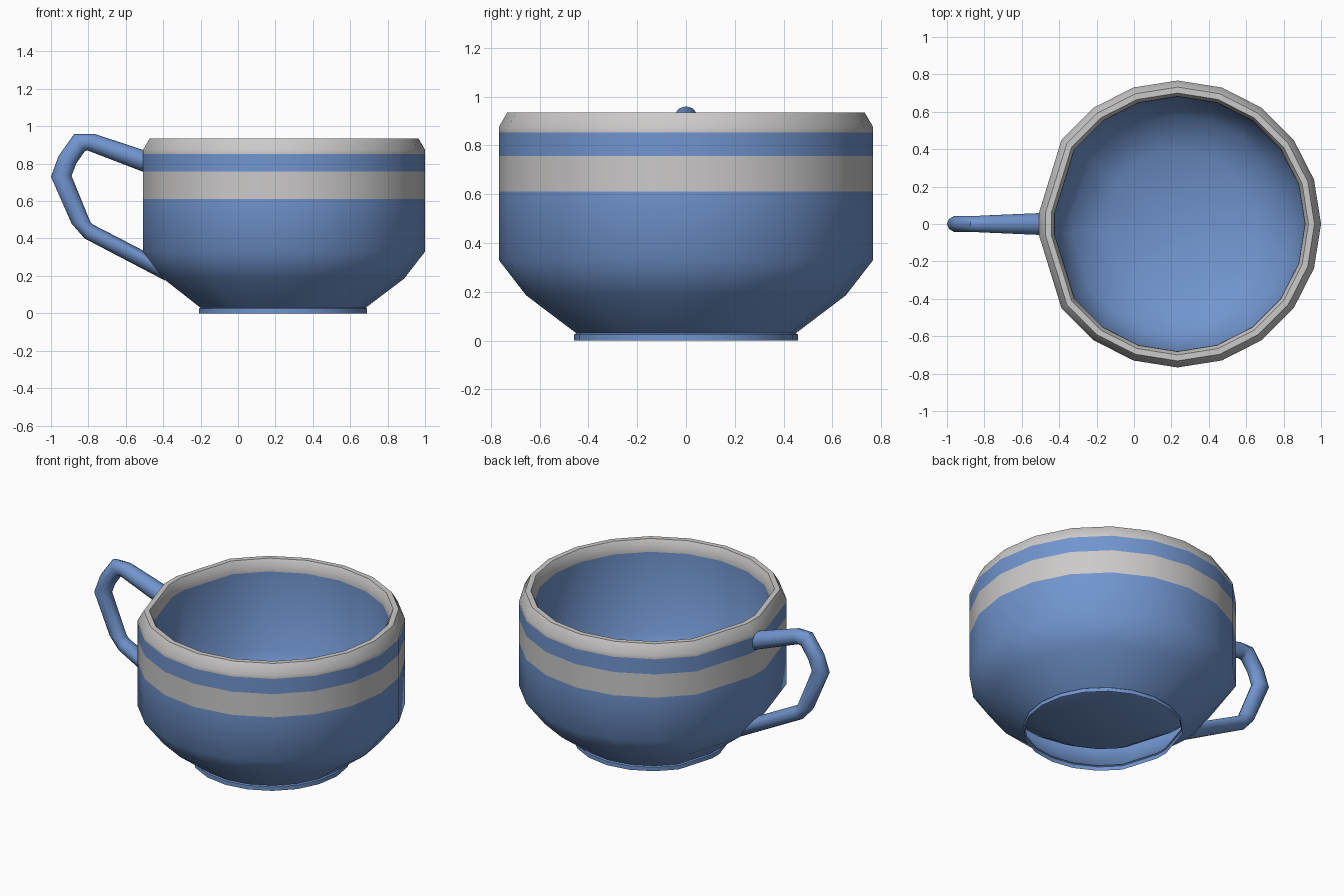
import bpy, bmesh, math

if "Cube" in bpy.data.objects:
    bpy.data.objects.remove(bpy.data.objects["Cube"])

CX = 0.233  # cup axis


def material(name, rgb):
    m = bpy.data.materials.new(name)
    m.diffuse_color = (*rgb, 1)
    m.use_nodes = True
    m.node_tree.nodes["Principled BSDF"].inputs["Base Color"].default_value = m.diffuse_color
    return m


blue = material("glaze blue", (0.165, 0.30, 0.62))
white = material("stripe white", (0.60, 0.59, 0.585))


def loft(name, rings, mats, cap=False, tip=None, rule=None):
    """Skin a list of closed rings with quads; optionally close the last ring to a tip."""
    bm = bmesh.new()
    vs = [[bm.verts.new(p) for p in r] for r in rings]
    n = len(rings[0])
    for a, b in zip(vs, vs[1:]):
        for i in range(n):
            j = (i + 1) % n
            bm.faces.new((a[i], a[j], b[j], b[i]))
    if tip:
        t = bm.verts.new(tip)
        for i in range(n):
            bm.faces.new((vs[-1][i], vs[-1][(i + 1) % n], t))
    if cap:
        bm.faces.new(vs[0][::-1])
        bm.faces.new(vs[-1])
        bmesh.ops.recalc_face_normals(bm, faces=bm.faces)
    for f in bm.faces:
        if rule:
            f.material_index = rule(f.calc_center_median().z)
    me = bpy.data.meshes.new(name)
    bm.to_mesh(me)
    bm.free()
    ob = bpy.data.objects.new(name, me)
    bpy.context.collection.objects.link(ob)
    for m in mats:
        me.materials.append(m)
    bpy.ops.object.select_all(action='DESELECT')
    ob.select_set(True)
    bpy.context.view_layer.objects.active = ob
    bpy.ops.object.shade_smooth_by_angle(angle=math.radians(50))
    return ob


# Cup: 20-sided outline, flattened where the handle joins
outline = [(math.radians(18 * k), 1.0) for k in range(-8, 9)]
outline += [(math.radians(175), 0.968), (math.radians(185), 0.968)]

# Outer wall from open foot to rim, then the inner bowl
profile = [(0.458, 0), (0.458, 0.025), (0.45, 0.03), (0.655, 0.185), (0.767, 0.33),
           (0.767, 0.61), (0.767, 0.757), (0.767, 0.853), (0.767, 0.875),
           (0.732, 0.935), (0.70, 0.935), (0.682, 0.90), (0.68, 0.86),
           (0.68, 0.36), (0.58, 0.22), (0.40, 0.11)]


def cup_ring(r, z):
    return [(CX + r * s * math.cos(a), r * s * math.sin(a), z) for a, s in outline]


def stripes(z):
    return 1 if z > 0.853 or 0.62 < z < 0.75 else 0


loft("cup_body", [cup_ring(r, z) for r, z in profile], [blue, white],
     tip=(CX, 0, 0.10), rule=stripes)

# Handle: outer point, inner point and half width of each section
sections = [((-0.49, 0.868), (-0.49, 0.75), 0.062),
            ((-0.77, 0.96), (-0.808, 0.872), 0.048),
            ((-0.875, 0.96), (-0.82, 0.865), 0.045),
            ((-0.96, 0.84), (-0.865, 0.80), 0.045),
            ((-1.0, 0.73), (-0.89, 0.735), 0.045),
            ((-0.89, 0.48), (-0.79, 0.49), 0.045),
            ((-0.82, 0.40), (-0.78, 0.477), 0.047),
            ((-0.39, 0.175), (-0.49, 0.327), 0.062)]


def handle_ring(o, i, w, n=10):
    cx, cz = (o[0] + i[0]) / 2, (o[1] + i[1]) / 2
    dx, dz = (o[0] - i[0]) / 2, (o[1] - i[1]) / 2
    ang = [2 * math.pi * k / n for k in range(n)]
    return [(cx + dx * math.cos(a), w * math.sin(a), cz + dz * math.cos(a)) for a in ang]


loft("handle", [handle_ring(*s) for s in sections], [blue], cap=True)
